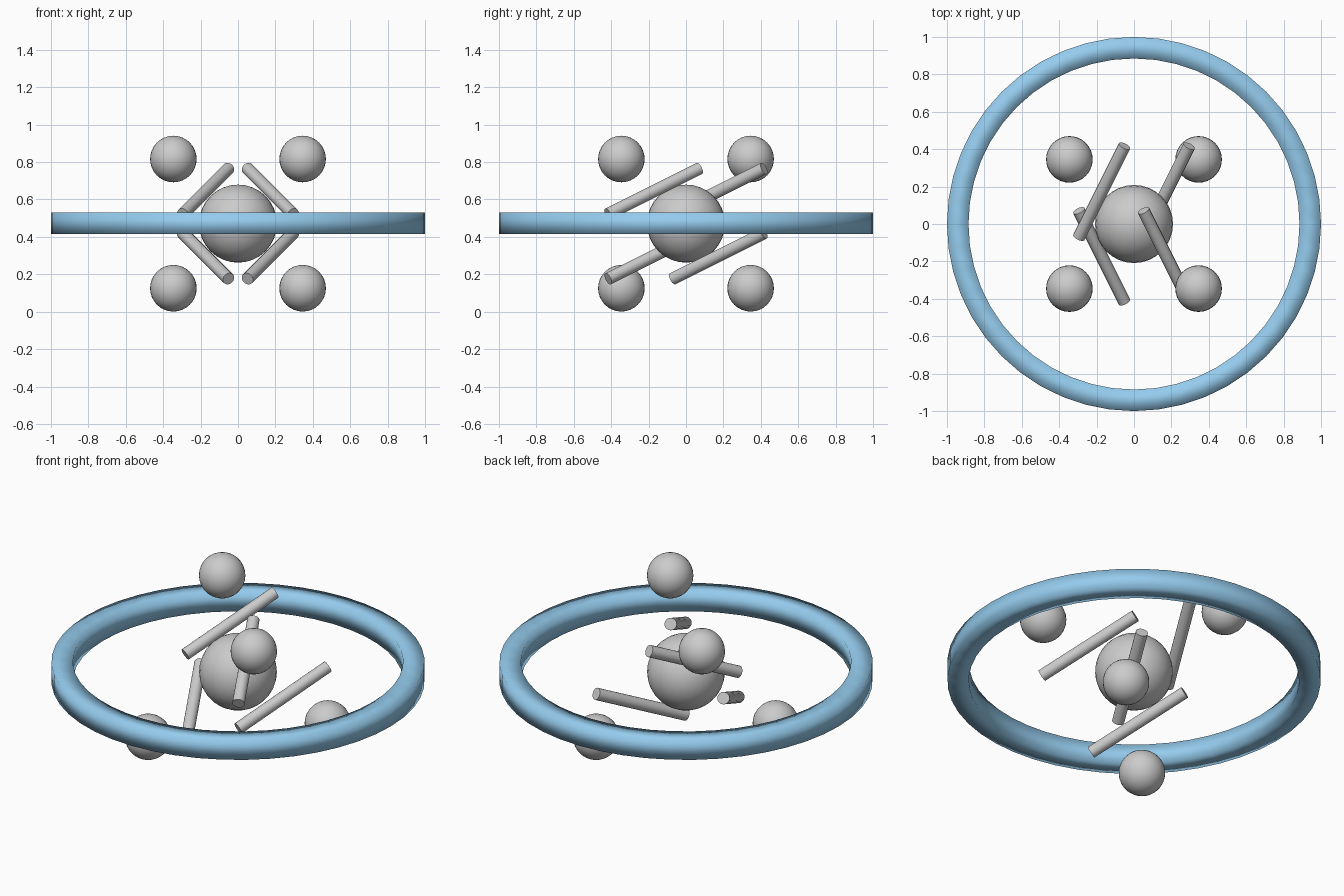
import bpy, math
from mathutils import Vector

if "Cube" in bpy.data.objects:
    bpy.data.objects.remove(bpy.data.objects["Cube"])

CENTRE = Vector((0, 0, 0.471))
D = 0.3455          # offset of the outer balls along each axis


def smooth(name, angle=30):
    ob = bpy.context.object
    ob.name = name
    bpy.ops.object.shade_smooth_by_angle(angle=math.radians(angle))
    return ob


def ball(name, pos, radius):
    bpy.ops.mesh.primitive_uv_sphere_add(segments=32, ring_count=16, radius=radius, location=pos)
    return smooth(name)


# Core ball
ball("core_ball", CENTRE, 0.2085)

# Four outer balls in a tetrahedron, each with a skewed rod halfway to the core
corners = [(-1, 1, 1), (1, -1, 1), (1, 1, -1), (-1, -1, -1)]
rod_dirs = [(1, 2, 1), (-1, 2, 1), (1, 2, 1), (-1, 2, 1)]
for i, (corner, direction) in enumerate(zip(corners, rod_dirs), 1):
    offset = Vector(corner) * D
    ball(f"outer_ball_{i}", CENTRE + offset, 0.1245)
    bpy.ops.mesh.primitive_cylinder_add(vertices=16, radius=0.0335, depth=0.598,
                                        location=CENTRE + offset / 2)
    rod = smooth(f"rod_{i}")
    rod.rotation_mode = 'QUATERNION'
    rod.rotation_quaternion = Vector(direction).to_track_quat('Z', 'Y')

# Square-section ring, smooth shaded all round
SEG, R_OUT, R_IN, H = 48, 1.0, 0.885, 0.0575
profile = [(R_OUT, -H), (R_OUT, H), (R_IN, H), (R_IN, -H)]
verts, faces = [], []
for s in range(SEG):
    a = 2 * math.pi * s / SEG
    verts += [(r * math.cos(a), r * math.sin(a), z) for r, z in profile]
    for k in range(4):
        n, m = (s + 1) % SEG, (k + 1) % 4
        faces.append((s * 4 + k, n * 4 + k, n * 4 + m, s * 4 + m))
mesh = bpy.data.meshes.new("ring")
mesh.from_pydata(verts, [], faces)
mesh.shade_smooth()
ring = bpy.data.objects.new("ring", mesh)
ring.location = CENTRE + Vector((0, 0, 0.002))
bpy.context.collection.objects.link(ring)

blue = bpy.data.materials.new("light_blue")
blue.diffuse_color = (0.3, 0.6, 0.85, 1)
blue.use_nodes = True
blue.node_tree.nodes["Principled BSDF"].inputs["Base Color"].default_value = blue.diffuse_color
mesh.materials.append(blue)
